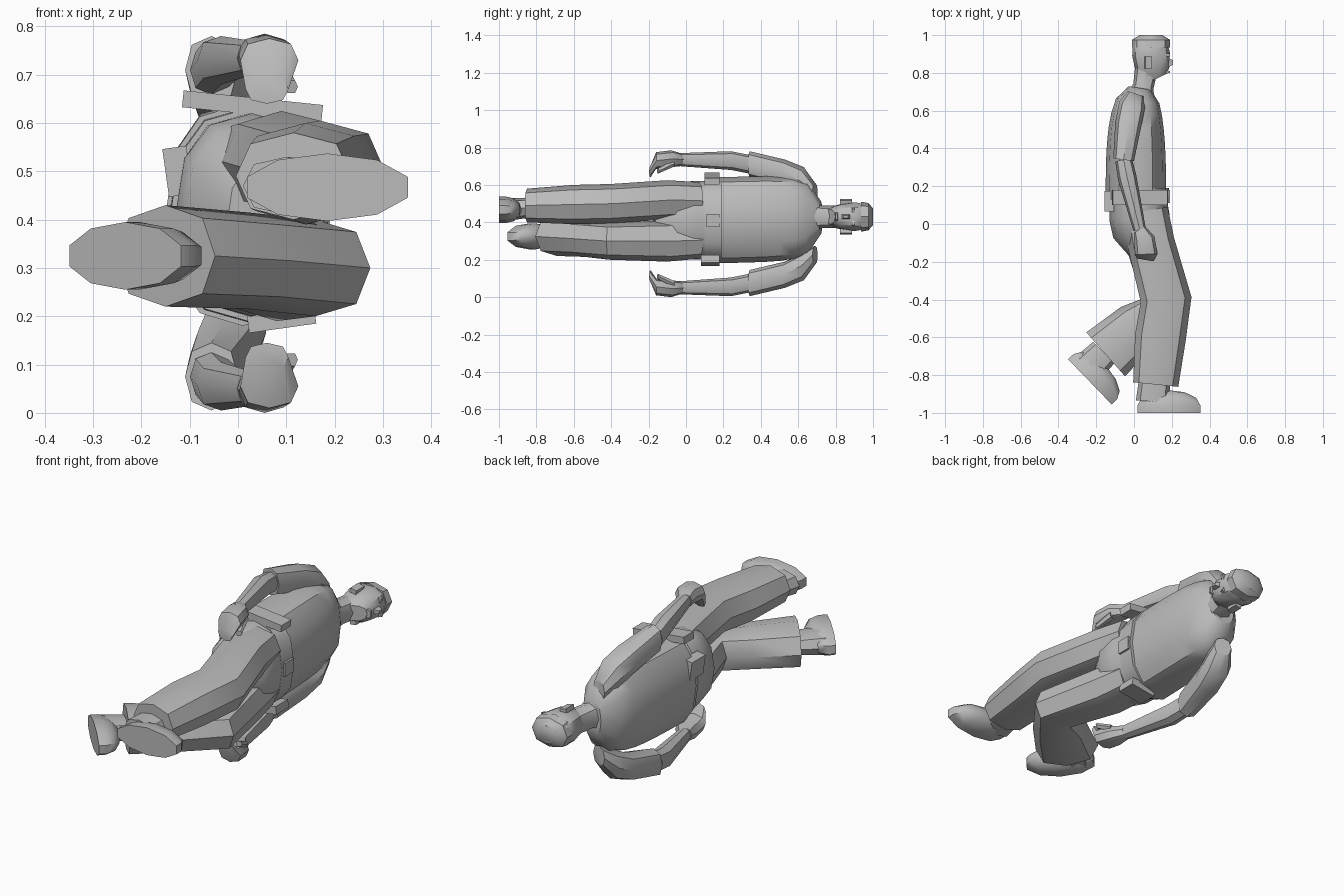
import bpy, bmesh, math
from mathutils import Matrix, Vector

cube = bpy.data.objects.get("Cube")
if cube:
    bpy.data.objects.remove(cube)

COLOUR = (0.5, 0.5, 0.5, 1)
grey = bpy.data.materials.new("plain grey")
grey.use_nodes = True
grey.diffuse_color = COLOUR
grey.node_tree.nodes["Principled BSDF"].inputs["Base Color"].default_value = COLOUR

# The figure lies on its side: head to +y, chest to +x, shoulders along z.
SPINE = 0.41
HEAD = 0.43
BREADTH = 0.785


def finish(name, bm, crease_angle):
    bmesh.ops.recalc_face_normals(bm, faces=bm.faces)
    mesh = bpy.data.meshes.new(name)
    bm.to_mesh(mesh)
    bm.free()
    mesh.materials.append(grey)
    part = bpy.data.objects.new(name, mesh)
    bpy.context.collection.objects.link(part)
    bpy.ops.object.select_all(action="DESELECT")
    part.select_set(True)
    bpy.context.view_layer.objects.active = part
    bpy.ops.object.shade_smooth_by_angle(angle=math.radians(crease_angle))


def squared(value, size):
    """Push a circle coordinate outwards for a boxier cross-section."""
    return math.copysign(abs(value) ** 0.85, value) * size


def limb(name, joints, sizes, sides=8):
    """Tube through joints; each size is (half depth, half width along z)."""
    bm = bmesh.new()
    joints = [Vector(joint) for joint in joints]
    last = len(joints) - 1
    loops = []
    for index, (joint, (depth, width)) in enumerate(zip(joints, sizes)):
        along = joints[min(index + 1, last)] - joints[max(index - 1, 0)]
        across = Vector((-along.y, along.x, 0)).normalized()
        loop = []
        for step in range(sides):
            angle = math.tau * step / sides
            offset = across * squared(math.cos(angle), depth)
            offset.z = squared(math.sin(angle), width)
            loop.append(bm.verts.new(joint + offset))
        loops.append(loop)
    for lower, upper in zip(loops, loops[1:]):
        for step in range(sides):
            following = (step + 1) % sides
            bm.faces.new((lower[step], lower[following], upper[following], upper[step]))
    bm.faces.new(loops[0])
    bm.faces.new(loops[-1])
    finish(name, bm, crease_angle=38)


def block(name, centre, size, turn=0, taper=1):
    """Box turned about y, with its +x face scaled by taper."""
    bm = bmesh.new()
    bmesh.ops.create_cube(bm, size=1)
    for vert in bm.verts:
        if vert.co.x > 0:
            vert.co.yz = vert.co.yz * taper
    rotation = Matrix.Rotation(math.radians(turn), 4, "Y")
    bm.transform(Matrix.LocRotScale(Vector(centre), rotation.to_quaternion(), Vector(size)))
    finish(name, bm, crease_angle=20)


def shoe(name, heel, turn):
    """Flat-soled half ellipsoid, its heel at the given point."""
    bm = bmesh.new()
    bmesh.ops.create_uvsphere(bm, u_segments=10, v_segments=6, radius=1)
    # Stand the sphere's poles along y, then flatten its underside into a sole
    bm.transform(Matrix.Rotation(math.radians(-90), 4, "X"))
    sole = [vert for vert in bm.verts if vert.co.y < -0.1]
    bmesh.ops.delete(bm, geom=sole, context="VERTS")
    rim = [edge for edge in bm.edges if edge.is_boundary]
    base = bmesh.ops.extrude_edge_only(bm, edges=rim)["geom"]
    for vert in base:
        if isinstance(vert, bmesh.types.BMVert):
            vert.co.y -= 0.5
    bmesh.ops.contextual_create(bm, geom=[edge for edge in bm.edges if edge.is_boundary])
    length, height, width = 0.175, 0.08, 0.07
    bm.transform(Matrix.Diagonal((length, height, width, 1)))
    bm.transform(Matrix.Translation((length, height / 2, 0)))
    bm.transform(Matrix.Translation(heel) @ Matrix.Rotation(math.radians(turn), 4, "Z"))
    finish(name, bm, crease_angle=38)


# Shirt: even up to the chest, then rounding off across the shoulders
waist, collar = 0.13, 0.72
steps = 7
shirt_joints, shirt_sizes = [], []
for step in range(steps + 1):
    rise = (step / steps) ** 0.8
    shirt_joints.append((0.01 + 0.02 * rise ** 6, waist + (collar - waist) * rise, SPINE + 0.015 * rise))
    shirt_sizes.append((0.06 + 0.1 * math.sqrt(1 - rise ** 3), 0.09 + 0.14 * math.sqrt(1 - rise ** 6)))
limb("shirt", shirt_joints, shirt_sizes, sides=12)

# Hips, belt and the things hung on it
limb("hips",
     [(0.05, -0.17, SPINE), (0.04, -0.06, SPINE), (0.03, 0.03, SPINE), (0.02, 0.14, SPINE)],
     [(0.07, 0.1), (0.15, 0.19), (0.16, 0.21), (0.15, 0.21)], sides=12)
limb("belt", [(0.02, 0.1, SPINE), (0.02, 0.19, SPINE)], [(0.16, 0.22), (0.165, 0.225)], sides=12)
block("buckle", (0.185, 0.145, SPINE), (0.01, 0.07, 0.07))
block("back_pouch", (-0.125, 0.12, 0.5), (0.05, 0.11, 0.1), turn=-8)
block("side_pouch", (0.03, 0.14, 0.635), (0.29, 0.08, 0.035), turn=6)
block("holster", (0.09, 0.13, 0.195), (0.14, 0.1, 0.04), turn=-8)

# Head
limb("neck", [(0.03, 0.66, HEAD), (0.05, 0.73, HEAD), (0.065, 0.82, HEAD)],
     [(0.08, 0.08), (0.055, 0.06), (0.06, 0.06)])
limb("head",
     [(0.12, 0.77, HEAD), (0.1, 0.81, HEAD), (0.09, 0.9, HEAD), (0.085, 0.96, HEAD), (0.09, 0.99, HEAD)],
     [(0.06, 0.04), (0.09, 0.065), (0.1, 0.08), (0.09, 0.07), (0.06, 0.05)], sides=10)
limb("hair", [(0.09, 0.935, HEAD), (0.09, 0.975, HEAD), (0.09, 1, HEAD)],
     [(0.1, 0.08), (0.1, 0.073), (0.06, 0.045)])
block("nose", (0.19, 0.855, HEAD), (0.035, 0.055, 0.03), taper=0.45)
block("mouth", (0.18, 0.805, HEAD), (0.02, 0.016, 0.045), taper=0.7)
for label, side in (("left", 1), ("right", -1)):
    block(label + "_ear", (0.075, 0.855, HEAD + side * 0.08), (0.035, 0.065, 0.022), turn=side * 12)
    block(label + "_brow", (0.175, 0.895, HEAD + side * 0.03), (0.02, 0.014, 0.04), turn=side * 20)

# Arms: the same joints, reflected for the lower arm
for label in ("upper", "lower"):
    def joint(x, y, z):
        return (x, y, z if label == "upper" else BREADTH - z)

    elbow = joint(-0.055, 0.34, 0.71)
    wrist = joint(0.03, -0.03, 0.735)
    palm = joint(0.055, -0.08, 0.74)
    knuckles = joint(0.065, -0.16, 0.73)
    limb(label + "_sleeve",
         [joint(0.01, 0.69, 0.56), joint(-0.01, 0.63, 0.62), joint(-0.03, 0.53, 0.665), elbow],
         [(0.045, 0.05), (0.07, 0.075), (0.07, 0.07), (0.055, 0.07)])
    limb(label + "_forearm", [elbow, joint(-0.035, 0.24, 0.73), wrist],
         [(0.045, 0.05), (0.05, 0.05), (0.033, 0.035)])
    limb(label + "_hand", [wrist, palm, knuckles, joint(0.06, -0.19, 0.67)],
         [(0.035, 0.035), (0.055, 0.045), (0.06, 0.045), (0.045, 0.03)])
    limb(label + "_thumb", [joint(0.08, -0.07, 0.715), joint(0.11, -0.15, 0.675)],
         [(0.025, 0.02), (0.015, 0.015)], sides=6)

# Trousers: front leg nearly straight, back leg bent at the knee
limb("front_trouser_leg",
     [(0.06, 0.07, 0.515), (0.09, -0.1, 0.52), (0.17, -0.4, 0.5), (0.14, -0.6, 0.495), (0.115, -0.85, 0.49)],
     [(0.12, 0.1), (0.125, 0.105), (0.135, 0.105), (0.135, 0.105), (0.12, 0.09)])
limb("back_trouser_leg",
     [(0.05, 0.07, 0.305), (0.08, -0.1, 0.3), (0.16, -0.41, 0.3), (0.02, -0.54, 0.315), (-0.15, -0.69, 0.325)],
     [(0.12, 0.1), (0.125, 0.11), (0.115, 0.1), (0.135, 0.1), (0.155, 0.105)])

# Feet
shoe("front_shoe", heel=(0.01, -1, 0.467), turn=0)
limb("front_ankle", [(0.11, -0.8, 0.48), (0.1, -0.94, 0.47)], [(0.08, 0.05), (0.09, 0.06)])
shoe("back_shoe", heel=(-0.355, -0.71, 0.325), turn=-46)
limb("back_ankle", [(-0.16, -0.68, 0.325), (-0.25, -0.77, 0.325)], [(0.08, 0.05), (0.09, 0.06)])
